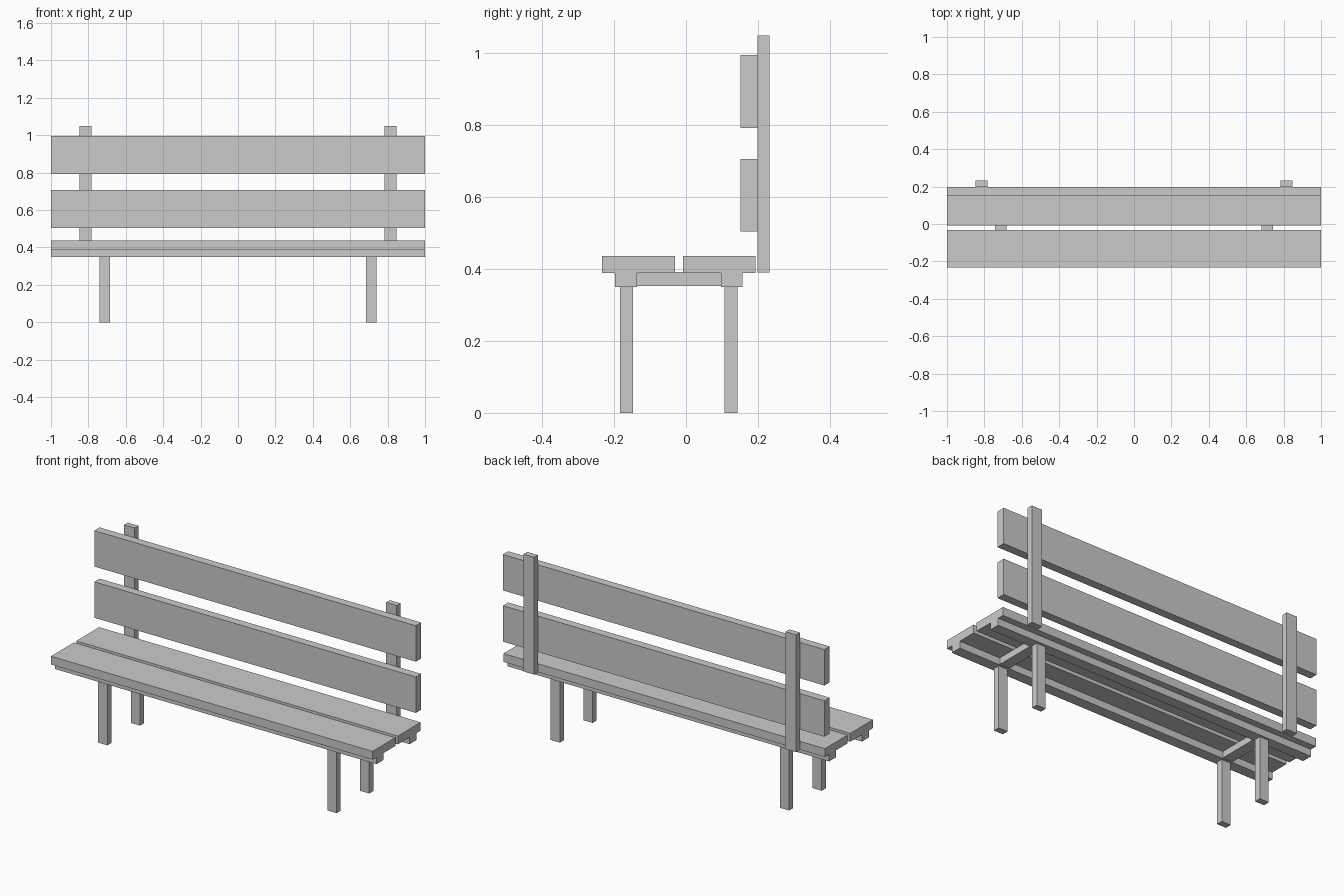
import bpy
import bmesh
from mathutils import Matrix, Vector

if "Cube" in bpy.data.objects:
    bpy.data.objects.remove(bpy.data.objects["Cube"])


def box(name, xs, ys, zs):
    """Axis-aligned box from its (min, max) extents."""
    lo, hi = (Vector(c) for c in zip(xs, ys, zs))
    bm = bmesh.new()
    bmesh.ops.create_cube(bm, size=1, matrix=Matrix.Diagonal((*(hi - lo), 1)))
    mesh = bpy.data.meshes.new(name)
    bm.to_mesh(mesh)
    bm.free()
    obj = bpy.data.objects.new(name, mesh)
    obj.location = (lo + hi) / 2
    bpy.context.collection.objects.link(obj)
    return obj


def pair(name, centre, width, ys, zs):
    """Matching boxes on the left and right."""
    for side, s in (("left", -1), ("right", 1)):
        x = s * centre
        box(f"{name}_{side}", (x - width / 2, x + width / 2), ys, zs)


FULL = (-1, 1)

# Seat planks
box("seat_plank_front", FULL, (-0.233, -0.031), (0.389, 0.436))
box("seat_plank_back", FULL, (-0.008, 0.194), (0.389, 0.436))

# Long rails under the seat
box("seat_rail_front", FULL, (-0.197, -0.136), (0.350, 0.389))
box("seat_rail_back", FULL, (0.097, 0.157), (0.350, 0.389))

# Cross bars joining the rails
pair("cross_bar", 0.713, 0.062, (-0.136, 0.097), (0.353, 0.392))

# Legs
pair("front_leg", 0.713, 0.057, (-0.183, -0.147), (0, 0.350))
pair("back_leg", 0.713, 0.057, (0.107, 0.143), (0, 0.350))

# Backrest slats and posts
box("back_slat_lower", FULL, (0.152, 0.199), (0.505, 0.707))
box("back_slat_upper", FULL, (0.152, 0.199), (0.793, 0.995))
pair("back_post", 0.815, 0.066, (0.199, 0.232), (0.390, 1.050))
